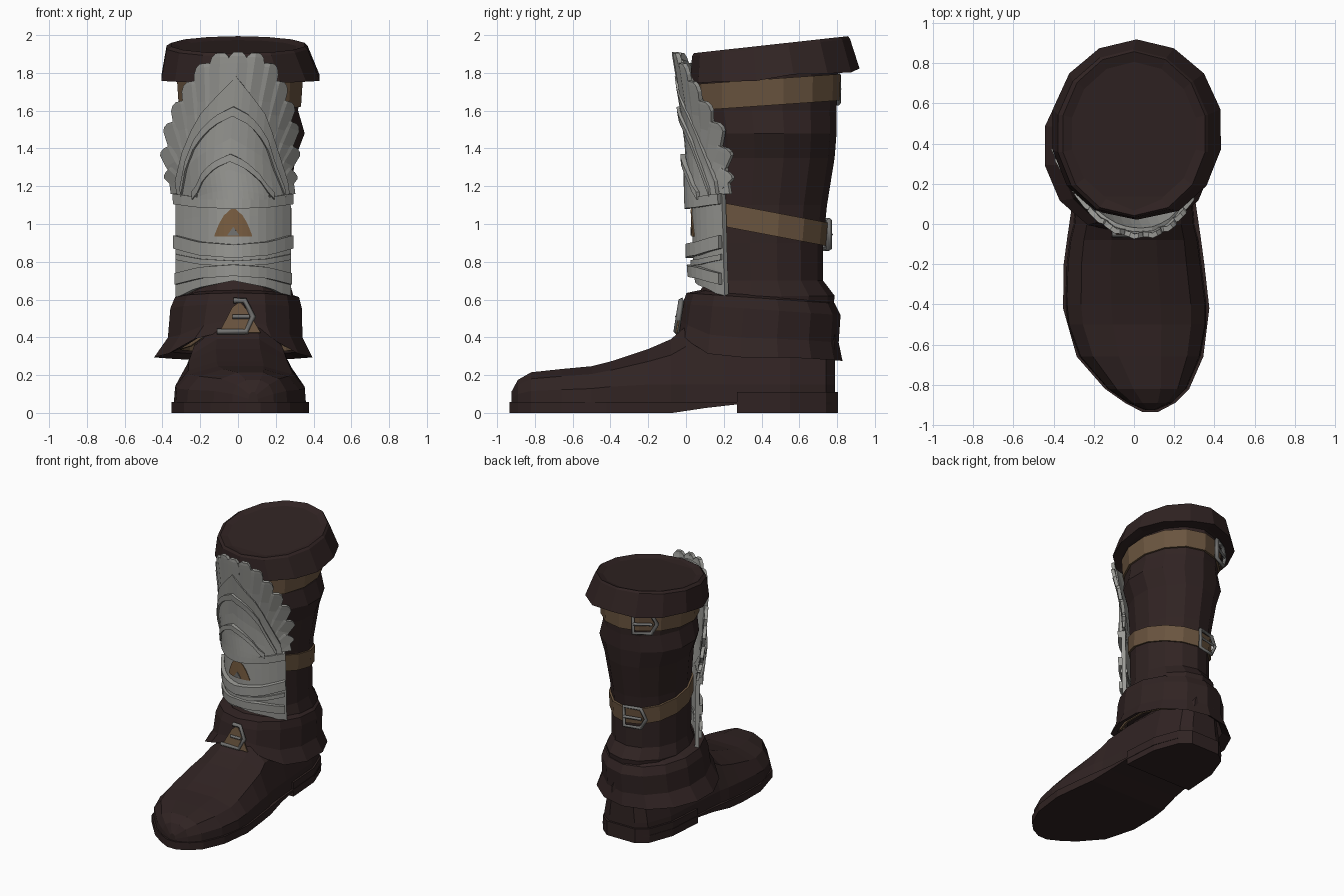
import bpy, bmesh, math
from mathutils import Vector

if "Cube" in bpy.data.objects:
    bpy.data.objects.remove(bpy.data.objects["Cube"], do_unlink=True)


def material(name, rgb):
    m = bpy.data.materials.new(name)
    m.use_nodes = True
    m.diffuse_color = (*rgb, 1)
    m.node_tree.nodes["Principled BSDF"].inputs["Base Color"].default_value = (*rgb, 1)
    return m


LEATHER = material("dark brown leather", (.030, .017, .0165))
STRAP = material("tan strap", (.145, .09, .05))
STEEL = material("pale steel", (.33, .33, .31))
BUCKLE = material("grey buckle", (.17, .17, .165))
COPPER = material("copper inlay", (.20, .115, .055))


def interp(table, t):
    """Linear lookup; each row is a key followed by values."""
    if t <= table[0][0]:
        return table[0][1:]
    for a, b in zip(table, table[1:]):
        if t <= b[0]:
            f = (t - a[0]) / (b[0] - a[0])
            return [p + (q - p) * f for p, q in zip(a[1:], b[1:])]
    return table[-1][1:]


def finish(name, bm, mat, thickness=0, fix=True):
    if fix:
        bmesh.ops.recalc_face_normals(bm, faces=bm.faces)
    mesh = bpy.data.meshes.new(name)
    bm.to_mesh(mesh)
    bm.free()
    mesh.materials.append(mat)
    ob = bpy.data.objects.new(name, mesh)
    bpy.context.collection.objects.link(ob)
    if thickness:
        mod = ob.modifiers.new("thickness", "SOLIDIFY")
        mod.thickness, mod.offset = thickness, -1


def loft(name, rings, mat, caps=True):
    bm = bmesh.new()
    rows = [[bm.verts.new(p) for p in ring] for ring in rings]
    n = len(rows[0])
    for a, b in zip(rows, rows[1:]):
        for i in range(n):
            j = (i + 1) % n
            bm.faces.new((a[i], a[j], b[j], b[i]))
    if caps:
        bm.faces.new(rows[0])
        bm.faces.new(rows[-1])
    finish(name, bm, mat)


SIDES = 14
ANGLES = [2 * math.pi * (i + .5) / SIDES for i in range(SIDES)]


def oval(cx, front, back, rx, z, square=1):
    """Ring around the leg; z is a function of (y, angle); square < 1 fills the front corners."""
    pts = []
    for a in ANGLES:
        y = (front + back) / 2 + (back - front) / 2 * math.sin(a) * 1.02
        c = math.cos(a)
        if math.sin(a) < 0:
            c = math.copysign(abs(c) ** square, c)
        pts.append((cx + rx * c * 1.02, y, z(y, a)))
    return pts


# Leg shaft: height, front, back, half width
LEG = [(.45, .05, .76, .27), (.62, .07, .78, .285), (.70, .11, .72, .262),
       (.90, .10, .72, .26), (1.1, .10, .74, .262), (1.35, .10, .78, .295),
       (1.48, .09, .79, .345), (1.6, .07, .79, .31), (1.9, .06, .80, .33)]
loft("leg_shaft", [oval(.01, f, b, r, lambda y, a, z=z: z) for z, f, b, r in LEG], LEATHER)


def strap(name, z0, tilt, height, grow=.014):
    rings = []
    for dz, g in ((0, 0), (0, grow), (height, grow), (height, 0)):
        ring = []
        for i in range(SIDES):
            z = z0 + dz
            for _ in range(3):
                f, b, r = interp(LEG, z)
                p = oval(.01, f - g, b + g, r + g, lambda y, a: 0)[i]
                z = z0 + dz + tilt * p[1]
            ring.append((p[0], p[1], z))
        rings.append(ring)
    loft(name, rings, STRAP, caps=False)


strap("upper_strap", 1.597, .07, .14)
strap("middle_strap", 1.025, -.19, .125)

# Folded cuff with a slightly sunken lid
top = lambda d: (lambda y, a: 1.905 + .11 * y + d)
hem = lambda y, a: 1.735 + .085 * y + .01 * math.sin(5 * a)
loft("top_cuff", [oval(0, .1, .80, .31, top(-.02)), oval(0, .05, .85, .355, top(-.005), .9),
                  oval(-.005, .04, .86, .375, top(-.02), .9), oval(.013, .03, .91, .42, hem, .85),
                  oval(.01, .07, .82, .35, lambda y, a: hem(y, a) + .015)], LEATHER)

# Flared ankle collar, lifted at the front, with a strap tucked inside
lift = lambda y, a: .275 + .17 * max(0, -math.sin(a)) ** 4 + .02 * math.cos(a) ** 2
rim = lambda d: (lambda y, a: .635 - .07 * y + d)
raised = lambda d: (lambda y, a: lift(y, a) + d)
waist = lambda y, a: .6 * lift(y, a) + .4 * rim(-.06)(y, a)
loft("ankle_collar", [oval(0, .08, .74, .27, rim(.02)), oval(-.005, .01, .78, .33, rim(0)),
                      oval(-.01, -.01, .81, .35, rim(-.06)), oval(-.015, -.025, .80, .358, waist, .95),
                      oval(-.025, -.04, .82, .42, lift, .88),
                      oval(-.015, -.01, .78, .355, raised(.03)),
                      oval(-.01, .02, .75, .31, raised(.15))], LEATHER, caps=False)
loft("ankle_strap", [oval(0, .02, .74, .305, raised(.04)), oval(0, .005, .76, .32, raised(.04)),
                     oval(0, .005, .76, .32, raised(.1))], STRAP, caps=False)

# Foot sections: y, centre x, half width, top
FOOT = [(-.925, .08, .025, .11), (-.89, .08, .11, .175), (-.82, .065, .195, .215),
        (-.66, .03, .30, .232), (-.5, .015, .345, .247), (-.4, .01, .35, .272), (-.2, 0, .335, .338),
        (-.08, 0, .32, .39), (0, 0, .30, .46), (.2, 0, .285, .5), (.55, 0, .26, .5),
        (.74, 0, .19, .5), (.79, 0, .11, .5)]


def foot_section(y, cx, w, h):
    low = min(.15, .05 + .4 * (h - .05))
    half = [(w, .05), (w * .98, low), (w * .78, low + (h - low) * .65), (w * .35, h)]
    pts = half + [(-x, z) for x, z in reversed(half)]
    return [(cx + x, y, z) for x, z in pts]


loft("foot_upper", [foot_section(*s) for s in FOOT], LEATHER)


def slab(name, stations, bottom, height, grow):
    rings = []
    for y in stations:
        cx, w, _ = interp(FOOT, y)
        w += grow
        z = bottom(y)
        rings.append([(cx - w, y, z), (cx + w, y, z), (cx + w, y, height), (cx - w, y, height)])
    loft(name, rings, LEATHER)


slab("sole", [-.935, -.89, -.82, -.66, -.42, -.2, -.07, .1, .27, .55, .74, .8],
     lambda y: .045 * min(1, max(0, (y + .07) / .3)), .058, .015)
slab("heel", [.27, .4, .55, .74, .805], lambda y: 0, .11, .012)

# Shin guard surface: height, centre x, front y, curvature
GUARD = [(.6, -.025, .06, 1.9), (.75, -.025, .04, 2.05), (1.15, -.025, .03, 2.05),
         (1.3, -.045, .028, 1.85), (1.5, -.035, .012, 1.65), (1.9, 0, -.055, 1.3)]


def on_guard(u, z, off):
    """Point on the guard, which wraps further round its right side."""
    cx, f, k = interp(GUARD, z)
    if u < 0:
        k *= 1.25
    return (cx + u, f + k * u * u - .1 * u - off, z)


def panel(name, half, low, high, off, thickness, mat=STEEL, cols=14, rows=4):
    """Curved plate between two height profiles, mirrored about its middle."""
    bm = bmesh.new()
    grid = []
    for i in range(cols + 1):
        u = half * (2 * i / cols - 1)
        lo, hi = interp(low, abs(u))[0], interp(high, abs(u))[0]
        grid.append([bm.verts.new(on_guard(u, lo + (hi - lo) * j / rows, off))
                     for j in range(rows + 1)])
    for a, b in zip(grid, grid[1:]):
        for j in range(rows):
            bm.faces.new((a[j], b[j], b[j + 1], a[j + 1]))
    finish(name, bm, mat, thickness, fix=False)


def band(name, half, middle, end, height, off):
    lo = [(0, middle), (half * .6, middle + (end - middle) * .3), (half, end)]
    hi = [(u, z + height) for u, z in lo]
    panel(name, half, lo, hi, off, .05, rows=1)


# Lower guard shell with raised ribs
panel("guard_shell", .305, [(0, .70), (.2, .66), (.3, .61)], [(0, 1.16)], 0, .03)
band("upper_rib", .32, 1.08, 1.105, .055, .04)
band("middle_rib", .318, .82, .87, .07, .04)
band("thin_rib", .305, .775, .81, .03, .015)
band("lower_rib", .31, .725, .68, .06, .035)

# Fan of feathers behind the stacked arches
OUTER = [(0, 1.87), (.1, 1.86), (.2, 1.78), (.27, 1.65), (.32, 1.45), (.34, 1.2)]
panel("feather_backing", .33, [(0, 1.13), (.33, 1.16)], OUTER, -.012, .02)


def feather(name, u, z, off):
    bm = bmesh.new()
    base = Vector((u * .55, 1.12 + (z - 1.12) * .08))
    tip = Vector((u, z))
    axis = tip - base
    side = Vector((axis.y, -axis.x)).normalized()
    rows = []
    for t, w in ((0, .035), (.35, .048), (.7, .056), (.92, .055), (.97, .044), (1, .024)):
        c = base + axis * t
        rows.append([bm.verts.new(on_guard(*(c + side * w * s), off + .008 * (s == 0)))
                     for s in (-1, 0, 1)])
    for a, b in zip(rows, rows[1:]):
        for j in range(2):
            bm.faces.new((a[j], a[j + 1], b[j + 1], b[j]))
    finish(name, bm, STEEL, .025, fix=False)


TIPS = [(0, 1.91), (.095, 1.905), (.175, 1.85), (.235, 1.755),
        (.285, 1.65), (.32, 1.54), (.335, 1.41), (.325, 1.29)]
for i, (u, z) in enumerate(TIPS):
    for label, s in (("left", 1), ("right", -1)):
        if u or s > 0:
            feather(f"feather_{label}_{i}", u * s, z, .012 - .003 * i)

POINTED = [(0, 1.78), (.1, 1.67), (.19, 1.56), (.26, 1.37), (.31, 1.19)]
MIDDLE = [(0, 1.62), (.1, 1.57), (.19, 1.47), (.24, 1.33), (.28, 1.19)]
INNER = [(0, 1.37), (.08, 1.335), (.15, 1.275), (.21, 1.17)]
FLOOR = [(0, 1.13)]
lower = lambda table, d: [(u, z - d) for u, z in table]
panel("pointed_plate", .30, FLOOR, POINTED, .025, .03)
panel("middle_arch_rim", .28, lower(MIDDLE, .05), MIDDLE, .042, .03, rows=1)
panel("inner_arch_rim", .22, lower(INNER, .04), INNER, .052, .04, rows=1)
panel("inner_dome", .19, FLOOR, lower(INNER, .03), .04, .03)

# Inlay in the smooth belt
panel("copper_inlay", .1, [(0, .935)], [(0, 1.09), (.05, 1.045), (.085, .985), (.1, .94)],
      .006, .009, COPPER, 8, 2)
panel("inlay_point", .03, [(0, .94)], [(0, .985), (.03, .943)], .011, .008, BUCKLE, 4, 1)


def wire(name, points, radius, cyclic):
    cu = bpy.data.curves.new(name, "CURVE")
    cu.dimensions = "3D"
    cu.bevel_depth, cu.bevel_resolution = radius, 0
    cu.use_fill_caps = True
    sp = cu.splines.new("POLY")
    sp.points.add(len(points) - 1)
    for p, co in zip(sp.points, points):
        p.co = (*co, 1)
    sp.use_cyclic_u = cyclic
    cu.materials.append(BUCKLE)
    bpy.context.collection.objects.link(bpy.data.objects.new(name, cu))


def buckle(name, centre, out, outline, prong, lean=0, closed=True):
    """Frame and prong laid flat on a surface facing out."""
    n = Vector(out).normalized()
    right = Vector((-n.y, n.x, 0)).normalized()
    up = Vector((0, 0, 1)) + n * lean
    place = lambda p: Vector(centre) + right * p[0] + up * p[1]
    wire(name + "_frame", [place(p) for p in outline], .016, closed)
    wire(name + "_prong", [place(p) + n * .01 for p in prong], .012, False)


FRAME = [(-.08, -.075), (.05, -.075), (.09, 0), (.05, .075), (-.08, .075)]
PRONG = [(-.08, 0), (.06, 0)]
buckle("upper_buckle", (-.175, .765, 1.715), (-.5, .85, 0), FRAME, PRONG)
buckle("middle_buckle", (-.07, .74, .945), (-.22, .97, 0), FRAME, PRONG)
buckle("ankle_buckle", (0, -.038, .51), (0, -1, 0),
       [(-.11, -.08), (.045, -.08), (.08, 0), (.035, .085), (-.025, .085)],
       [(-.03, 0), (.06, 0)], -.16, closed=False)

# Tan tab under the ankle buckle
bm = bmesh.new()
bm.faces.new([bm.verts.new(p) for p in
              ((-.1, -.055, .425), (.12, -.055, .425), (.06, -.037, .53), (.01, -.027, .59), (-.03, -.032, .56))])
finish("ankle_tab", bm, STRAP, .009, fix=False)
